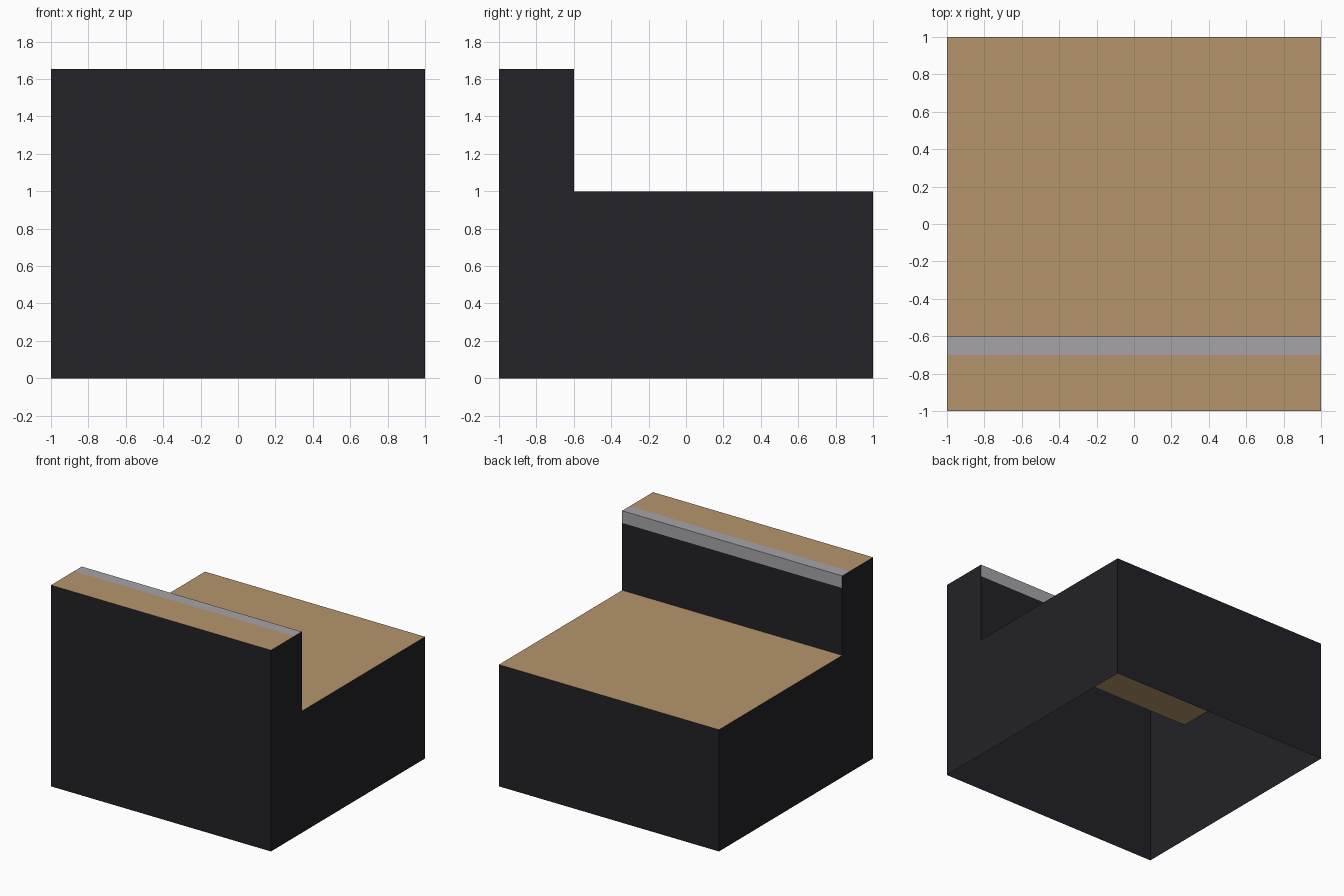
import bpy, bmesh

if "Cube" in bpy.data.objects:
    bpy.data.objects.remove(bpy.data.objects["Cube"])

W = 1.0                      # half width
DECK, TOP = 1.0, 1.653       # the two levels
STEP, TRIM = -0.6, 0.1       # step position, trim strip width


def material(name, rgb):
    m = bpy.data.materials.new(name)
    m.diffuse_color = (*rgb, 1)
    m.use_nodes = True
    m.node_tree.nodes["Principled BSDF"].inputs["Base Color"].default_value = m.diffuse_color
    return m


black = material("black_panel", (0.016, 0.016, 0.021))
wood = material("wood_board", (0.46, 0.30, 0.15))
metal = material("metal_trim", (0.38, 0.37, 0.39))


def make(name, faces, mat):
    """One object from a few polygons, given as lists of points."""
    bm = bmesh.new()
    for pts in faces:
        bm.faces.new([bm.verts.new(p) for p in pts])
    bmesh.ops.remove_doubles(bm, verts=bm.verts, dist=1e-5)
    me = bpy.data.meshes.new(name)
    bm.to_mesh(me)
    bm.free()
    me.materials.append(mat)
    ob = bpy.data.objects.new(name, me)
    bpy.context.collection.objects.link(ob)
    return ob


def sheet(name, path, mat):
    """Sweep a (y, z) path across the full width; outside is on its left."""
    faces = [[(-W, *a), (W, *a), (W, *b), (-W, *b)]
             for a, b in zip(path, path[1:])]
    return make(name, faces, mat)


# Panels running across the width; the box is a hollow shell, open below
sheet("front_panel", [(-1, 0), (-1, TOP)], black)
sheet("upper_board", [(-1, TOP), (STEP - TRIM, TOP)], wood)
sheet("edge_trim", [(STEP - TRIM, TOP), (STEP, TOP), (STEP, TOP - TRIM)], metal)
sheet("riser", [(STEP, TOP - TRIM), (STEP, DECK)], black)
sheet("lower_board", [(STEP, DECK), (1, DECK)], wood)
sheet("back_panel", [(1, DECK), (1, 0)], black)

# Stepped side panels
outline = [(-1, 0), (1, 0), (1, DECK), (STEP, DECK), (STEP, TOP), (-1, TOP)]
make("right_panel", [[(W, y, z) for y, z in outline]], black)
make("left_panel", [[(-W, y, z) for y, z in reversed(outline)]], black)
